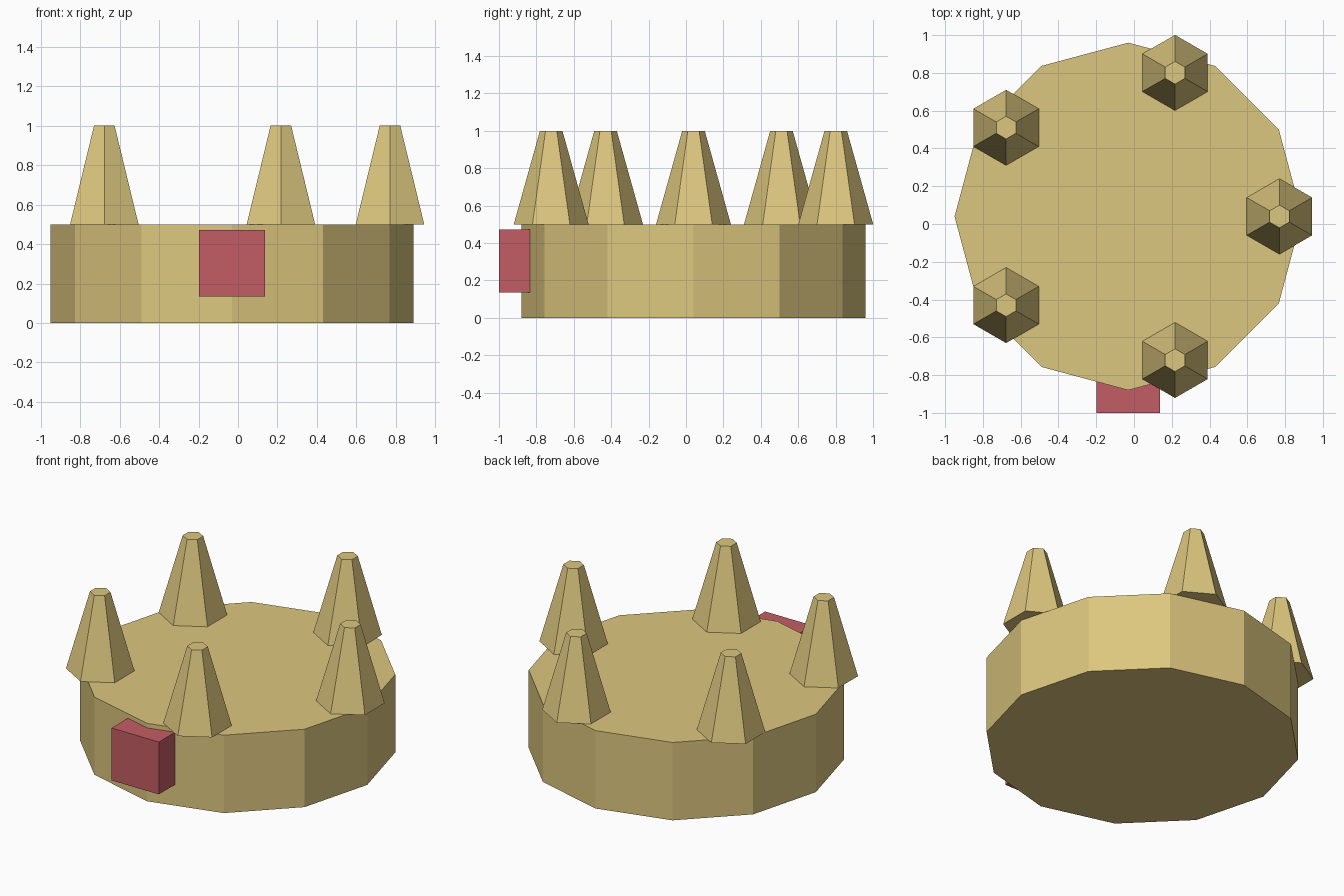
import bpy
from math import cos, sin, tau

cube = bpy.data.objects.get("Cube")
if cube:
    bpy.data.objects.remove(cube, do_unlink=True)

CX, CY = -0.03, 0.04      # centre of the crown
BAND_H = 0.5
SPIKES = 5


def make_material(name, rgb):
    mat = bpy.data.materials.new(name)
    mat.use_nodes = True
    color = (*rgb, 1.0)
    mat.diffuse_color = color
    mat.node_tree.nodes["Principled BSDF"].inputs["Base Color"].default_value = color
    return mat


def finish(name, mat):
    obj = bpy.context.object
    obj.name = name
    obj.data.name = name
    obj.data.materials.append(mat)
    return obj


gold = make_material("gold", (0.72, 0.57, 0.21))
red = make_material("red", (0.54, 0.11, 0.125))

# Solid twelve-sided band
bpy.ops.mesh.primitive_cylinder_add(vertices=12, radius=0.92, depth=BAND_H,
                                    location=(CX, CY, BAND_H / 2))
finish("crown_band", gold)

# Ring of blunt six-sided spikes
for i in range(SPIKES):
    a = tau * i / SPIKES
    bpy.ops.mesh.primitive_cone_add(vertices=6, radius1=0.2, radius2=0.06, depth=0.5,
                                    location=(CX + 0.8 * cos(a), CY + 0.8 * sin(a), BAND_H + 0.25))
    finish(f"crown_spike_{i + 1}", gold)

# Square jewel set into the front
bpy.ops.mesh.primitive_cube_add(size=0.336, location=(CX, -0.832, 0.303))
finish("front_jewel", red)
